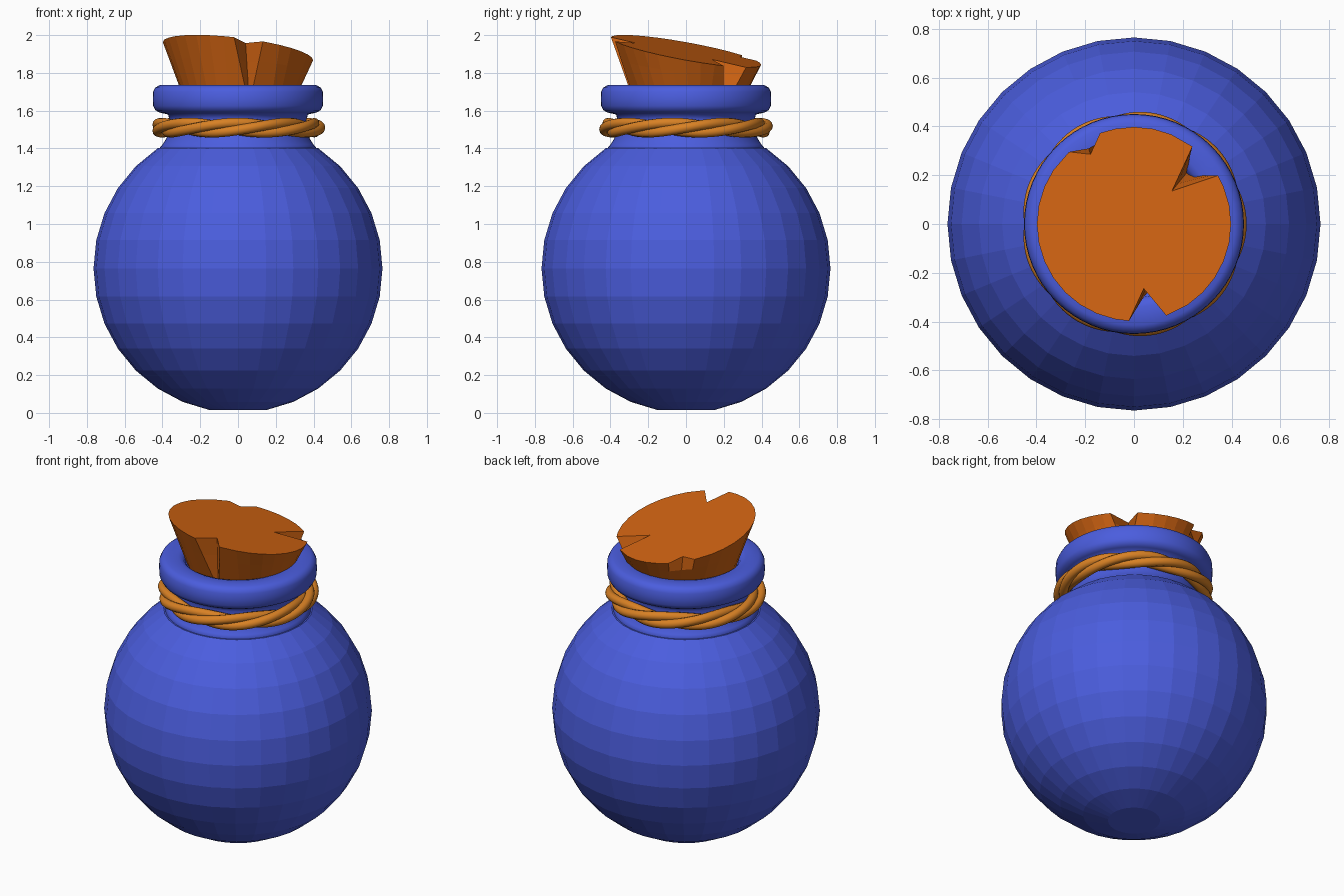
import bpy
from math import sin, cos, pi, radians, tau

if "Cube" in bpy.data.objects:
    bpy.data.objects.remove(bpy.data.objects["Cube"])


def material(name, rgb):
    m = bpy.data.materials.new(name)
    m.diffuse_color = (*rgb, 1)
    m.use_nodes = True
    m.node_tree.nodes["Principled BSDF"].inputs["Base Color"].default_value = m.diffuse_color
    return m


BLUE = material("blue_glass", (0.07, 0.11, 0.73))
CORK = material("cork", (0.64, 0.127, 0.006))
ROPE = material("rope", (0.69, 0.22, 0.018))


def loft(name, rings, mat, cap=True, loop=False, smooth=False):
    """Skin a list of equally sized closed rings."""
    n = len(rings[0])
    verts = [p for r in rings for p in r]
    faces = []
    for i in range(len(rings) if loop else len(rings) - 1):
        a, b = i * n, (i + 1) % len(rings) * n
        faces += [(a + j, a + (j + 1) % n, b + (j + 1) % n, b + j) for j in range(n)]
    if cap and not loop:
        faces += [tuple(reversed(range(n))), tuple(range(len(verts) - n, len(verts)))]
    me = bpy.data.meshes.new(name)
    me.from_pydata(verts, [], faces)
    me.materials.append(mat)
    ob = bpy.data.objects.new(name, me)
    bpy.context.collection.objects.link(ob)
    me.polygons.foreach_set("use_smooth", [smooth] * len(me.polygons))
    me.update()
    return ob


def lathe(name, profile, sides, **kw):
    return loft(name, [[(r * cos(tau * j / sides), r * sin(tau * j / sides), z)
                        for j in range(sides)] for r, z in profile], BLUE, **kw)


# Round faceted body
R = 0.765
lathe("bottle_body", [(R * sin(k * pi / 16), R - R * cos(k * pi / 16))
                      for k in range(1, 14)], 32)

# Smooth neck with a rolled lip
lathe("bottle_neck", [(0.43, 1.385), (0.40, 1.42), (0.378, 1.455), (0.366, 1.50),
                      (0.362, 1.55), (0.37, 1.58), (0.415, 1.59), (0.437, 1.602),
                      (0.449, 1.625), (0.451, 1.66), (0.449, 1.70), (0.438, 1.722),
                      (0.415, 1.735), (0.34, 1.735), (0.318, 1.728), (0.302, 1.71),
                      (0.298, 1.68)], 64, smooth=True)

# Cork outline: top angle, top radius, middle radius, bottom angle, bottom radius
RT, RB, MID = 0.398, 0.31, 0.4
RM = RT + (RB - RT) * MID
notches = [
    (30, RT, None, 36, 0.315), (41, 0.206, None, 43.6, 0.285), (53, RT, None, 48, 0.315),
    (110.5, RT, RM, 110.5, RB), (122, 0.337, RM - 0.004, 122, RB), (132, RT, RM, 132, RB),
    (267, RT, None, 276, RB), (278.6, 0.268, None, 279, 0.298), (289.4, RT, None, 282, RB),
]
gaps = [(26, 57), (107, 136), (263, 293)]
plain = [k * 11.25 for k in range(32)]
outline = notches + [(a, RT, RM, a, RB) for a in plain
                     if not any(lo < a < hi for lo, hi in gaps)]
outline.sort()
top, mid, bottom = [], [], []
for at, rt, rm, ab, rb in outline:
    x, y = rt * cos(radians(at)), rt * sin(radians(at))
    t = (x, y, 1.915 - 0.12 * x - 0.18 * y)
    b = (0.01 + rb * cos(radians(ab)), 0.014 + rb * sin(radians(ab)), 1.70)
    m = [t[i] + (b[i] - t[i]) * MID for i in range(3)]
    if rm:
        m[0] = t[0] * rm / rt + 0.01 * MID
        m[1] = t[1] * rm / rt + 0.014 * MID
    top.append(t)
    mid.append(tuple(m))
    bottom.append(b)
loft("cork_stopper", [bottom, mid, top], CORK)

# Rope tied round the neck: three twisted strands
STEPS, SIDES, TWISTS = 120, 12, 3
for s in range(3):
    rings = []
    for i in range(STEPS):
        th = tau * i / STEPS
        ph = TWISTS * th + tau * s / 3
        rc, zc = 0.41 + 0.025 * cos(ph), 1.51 + 0.025 * sin(ph)
        ring = []
        for j in range(SIDES):
            q = -tau * j / SIDES
            r = rc + 0.027 * cos(q)
            ring.append((r * cos(th), r * sin(th), zc + 0.027 * sin(q)))
        rings.append(ring)
    loft(f"rope_strand_{s + 1}", rings, ROPE, loop=True, smooth=True)

# Consistent outward normals
import bmesh
for ob in bpy.context.collection.objects:
    bm = bmesh.new()
    bm.from_mesh(ob.data)
    bmesh.ops.recalc_face_normals(bm, faces=bm.faces)
    bm.to_mesh(ob.data)
    bm.free()
